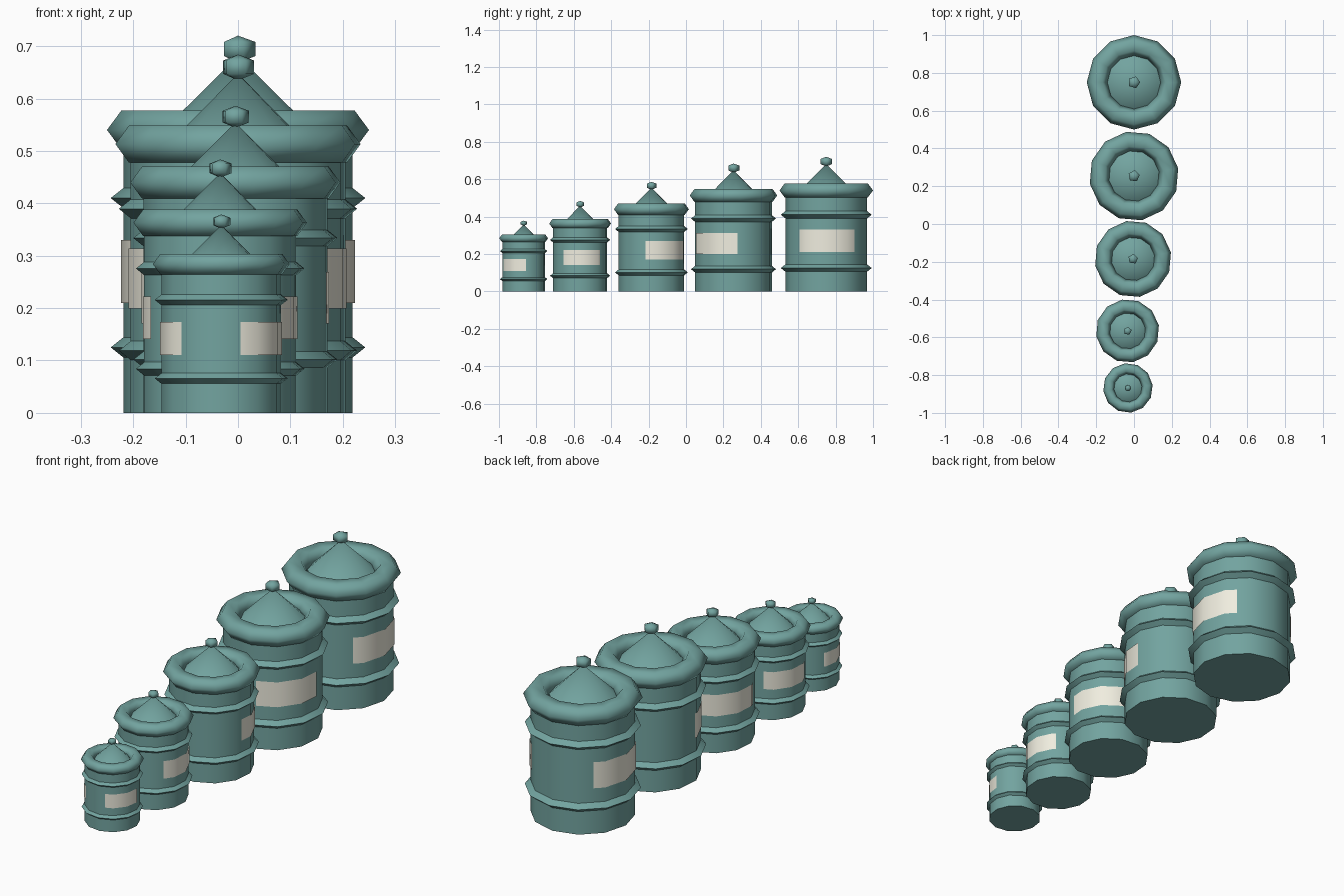
import bpy, math

if "Cube" in bpy.data.objects:
    bpy.data.objects.remove(bpy.data.objects["Cube"])

SIDES = 12


def material(name, rgb):
    m = bpy.data.materials.new(name)
    m.diffuse_color = (*rgb, 1)
    m.use_nodes = True
    m.node_tree.nodes["Principled BSDF"].inputs["Base Color"].default_value = m.diffuse_color
    return m


teal = material("teal_glaze", (0.17, 0.37, 0.35))
cream = material("cream_label", (0.87, 0.85, 0.74))


def finish(name, verts, faces, mat, angle=40):
    me = bpy.data.meshes.new(name)
    me.from_pydata(verts, [], faces)
    me.materials.append(mat)
    ob = bpy.data.objects.new(name, me)
    bpy.context.collection.objects.link(ob)
    bpy.ops.object.select_all(action='DESELECT')
    ob.select_set(True)
    bpy.context.view_layer.objects.active = ob
    bpy.ops.object.shade_smooth_by_angle(angle=math.radians(angle))
    return ob


def lathe(name, profile, n=SIDES, loop=False, angle=40):
    """Spin an (r, z) profile listed bottom-outside-top; ends with r=0 become poles."""
    verts, rows, faces = [], [], []
    for r, z in profile:
        if r == 0:
            rows.append([len(verts)] * n)
            verts.append((0, 0, z))
        else:
            rows.append(list(range(len(verts), len(verts) + n)))
            verts += [(r * math.cos(2 * math.pi * i / n),
                       r * math.sin(2 * math.pi * i / n), z) for i in range(n)]
    pairs = list(zip(rows, rows[1:] + rows[:1])) if loop else list(zip(rows, rows[1:]))
    for a, b in pairs:
        for i in range(n):
            j = (i + 1) % n
            quad = [a[i], a[j], b[j], b[i]]
            faces.append(tuple(dict.fromkeys(quad)))
    return finish(name, verts, faces, teal, angle)


def torus(name, R, z, rx, rz, n, angle):
    pts = [(R + rx * math.cos(2 * math.pi * k / n), z + rz * math.sin(2 * math.pi * k / n))
           for k in range(n)]
    return lathe(name, pts, loop=True, angle=angle)


def label(name, a0, a1, rot):
    """Label strip hugging the faceted body between two azimuths (degrees)."""
    step = 360 / SIDES
    angs = [a0] + [rot + step * k for k in range(-24, 25) if a0 < rot + step * k < a1] + [a1]
    verts, faces = [], []
    for a in angs:
        local = (a - rot) % step - step / 2
        r = 0.223 * math.cos(math.radians(step / 2)) / math.cos(math.radians(local))
        t = math.radians(a - rot)
        verts += [(r * math.cos(t), r * math.sin(t), z) for z in (0.21, 0.33)]
    for i in range(len(angs) - 1):
        faces.append((2 * i, 2 * i + 2, 2 * i + 3, 2 * i + 1))
    return finish(name, verts, faces, cream)


# x, y, scale, rotation, right label span, left label span
canisters = [
    (0.0, 0.75, 1.0, 0, (-42, 44), (137, 221)),
    (0.0, 0.254, 0.95, 10, (-75, 6), (186, 266)),
    (-0.005, -0.185, 0.814, 10, (-10, 76), (110, 198)),
    (-0.034, -0.566, 0.672, 10, (-38, 46), (113, 204)),
    (-0.032, -0.868, 0.526, 7, (-71, 6), (152, 228)),
]

for num, (x, y, s, rot, right, left) in enumerate(canisters, 1):
    p = f"canister_{num}_"
    parts = [
        # Jar body with closed bottom
        lathe(p + "body", [(0, 0), (0.219, 0), (0.219, 0.53), (0, 0.53)]),
        # Raised bands
        torus(p + "lower_band", 0.219, 0.125, 0.024, 0.019, 4, 40),
        torus(p + "upper_band", 0.219, 0.41, 0.024, 0.019, 4, 40),
        # Thick lid rim and conical lid
        torus(p + "lid_rim", 0.195, 0.54, 0.055, 0.043, 6, 75),
        lathe(p + "lid_cone", [(0.18, 0.503), (0, 0.681)]),
        # Five-sided knob
        lathe(p + "knob", [(0, 0.668), (0.033, 0.681), (0.033, 0.708), (0, 0.72)],
              n=5, angle=75),
        # Two labels
        label(p + "right_label", *right, rot),
        label(p + "left_label", *left, rot),
    ]
    for ob in parts:
        ob.location = (x, y, 0)
        ob.scale = (s, s, s)
        ob.rotation_euler.z = math.radians(rot)
